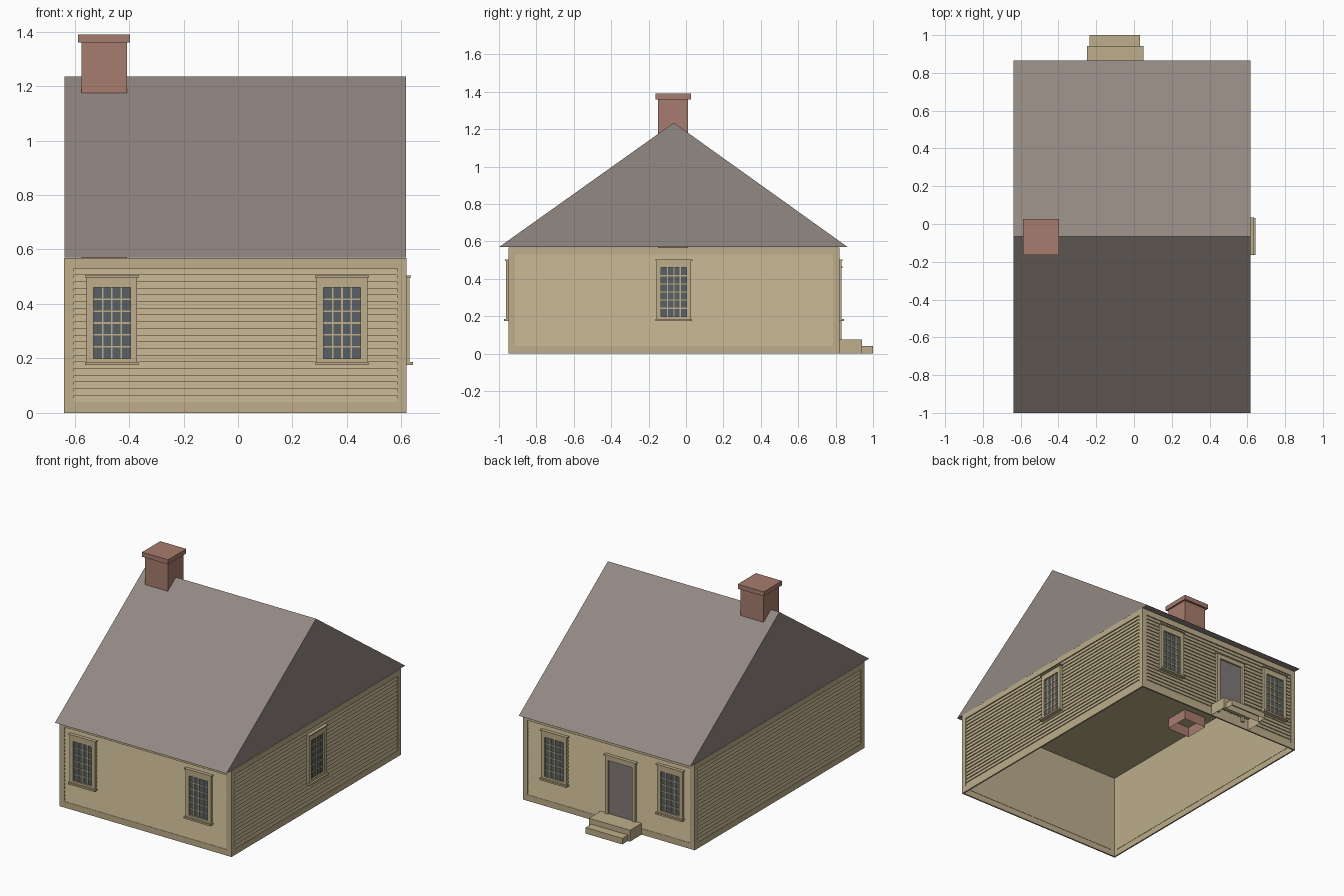
import bpy, bmesh, math
from mathutils import Matrix, Vector

if "Cube" in bpy.data.objects:
    bpy.data.objects.remove(bpy.data.objects["Cube"])


def material(name, rgb):
    # sRGB bytes to linear
    lin = [((c / 255 + 0.055) / 1.055) ** 2.4 for c in rgb] + [1]
    m = bpy.data.materials.new(name)
    m.use_nodes = True
    m.diffuse_color = lin
    m.node_tree.nodes["Principled BSDF"].inputs["Base Color"].default_value = lin
    return m


TAN = material("tan_paint", (189, 174, 139))
ROOF = material("grey_shingle", (146, 136, 130))
BRICK = material("brick", (167, 124, 110))
GLASS = material("window_glass", (88, 96, 100))
DOOR = material("door_grey", (130, 122, 120))


def finish(name, bm, mat, matrix=Matrix()):
    bmesh.ops.recalc_face_normals(bm, faces=bm.faces)
    me = bpy.data.meshes.new(name)
    bm.to_mesh(me)
    bm.free()
    me.materials.append(mat)
    ob = bpy.data.objects.new(name, me)
    ob.matrix_world = matrix
    bpy.context.collection.objects.link(ob)
    return ob


def add_box(bm, lo, hi):
    lo, hi = Vector(lo), Vector(hi)
    m = Matrix.Translation((lo + hi) / 2) @ Matrix.Diagonal((*(hi - lo), 1))
    return bmesh.ops.create_cube(bm, size=1, matrix=m)["verts"]


def boxes(name, spans, mat, matrix=Matrix(), open_bottom=False):
    """One object from several (lo, hi) boxes."""
    bm = bmesh.new()
    for lo, hi in spans:
        add_box(bm, lo, hi)
    if open_bottom:
        low = [f for f in bm.faces if f.normal.z < -0.9]
        bmesh.ops.delete(bm, geom=low, context="FACES")
    return finish(name, bm, mat, matrix)


def extrude_x(name, profile, x0, x1, mat, matrix=Matrix()):
    """Extrude a (y, z) outline along x."""
    bm = bmesh.new()
    face = bm.faces.new([bm.verts.new((x0, y, z)) for y, z in profile])
    moved = bmesh.ops.extrude_face_region(bm, geom=[face])["geom"]
    bmesh.ops.translate(bm, vec=(x1 - x0, 0, 0),
                        verts=[v for v in moved if isinstance(v, bmesh.types.BMVert)])
    return finish(name, bm, mat, matrix)


# House body
X0, X1, Y0, Y1, TOP = -0.638, 0.618, -0.95, 0.82, 0.568
INSET = 0.01
boxes("wall_shell", [((X0 + INSET, Y0 + INSET, 0), (X1 - INSET, Y1 - INSET, TOP))],
      TAN, open_bottom=True)

# Each wall has its own frame: x along the wall, -y outward, z up
def wall_frame(x, y, turn):
    return Matrix.Translation((x, y, 0)) @ Matrix.Rotation(math.radians(turn), 4, "Z")


WALLS = {
    "front": (wall_frame(0, Y0, 0), X0, X1),
    "left": (wall_frame(X1, 0, 90), Y0, Y1),
    "back": (wall_frame(0, Y1, 180), -X1, -X0),
    "right": (wall_frame(X0, 0, -90), -Y1, -Y0),
}
CORNER, BASE, FRIEZE, ROWS = 0.035, 0.04, 0.53, 20


def siding(side):
    """Trim boards around a panel of lapped clapboards."""
    frame, u0, u1 = WALLS[side]
    a, b = u0 + CORNER, u1 - CORNER
    boxes(side + "_trim", [
        ((u0, 0, 0), (a, INSET, TOP)),
        ((b, 0, 0), (u1, INSET, TOP)),
        ((a, 0, 0), (b, INSET, BASE)),
        ((a, 0, FRIEZE), (b, INSET, TOP)),
    ], TAN, frame)
    step = (FRIEZE - BASE) / ROWS
    outline = [(INSET + 0.002, BASE)]
    for i in range(ROWS):
        z = BASE + i * step
        outline += [(0.002, z), (0.008, z + step)]
    outline.append((INSET + 0.002, FRIEZE))
    extrude_x(side + "_clapboards", outline, a, b, TAN, frame)


for side in WALLS:
    siding(side)


def window(name, side, u):
    """Casing, sill, head moulding, glass and a four by six muntin grid."""
    m = WALLS[side][0] @ Matrix.Translation((u, 0, 0))
    g, c, z0, z1, d = 0.068, 0.093, 0.2, 0.46, -0.012
    boxes(name + "_casing", [
        ((-c, d, 0.185), (-g, 0.009, 0.498)),
        ((g, d, 0.185), (c, 0.009, 0.498)),
        ((-g, d, z1), (g, 0.009, 0.498)),
        ((-g, d, 0.185), (g, 0.009, z0)),
        ((-0.099, -0.018, 0.497), (0.099, 0.009, 0.504)),
        ((-0.098, -0.024, 0.175), (0.098, 0.009, 0.186)),
    ], TAN, m)
    boxes(name + "_glass", [((-g, -0.001, z0), (g, 0.008, z1))], GLASS, m)
    w = 0.003
    bars = []
    for i in range(1, 4):
        x = -g + 2 * g * i / 4
        bars.append(((x - w, -0.006, z0), (x + w, 0, z1)))
    for i in range(1, 6):
        z = z0 + (z1 - z0) * i / 6
        bars.append(((-g, -0.005, z - w), (g, 0, z + w)))
    boxes(name + "_muntins", bars, TAN, m)


WIN_A, WIN_B, RIDGE_Y = -0.463, 0.382, -0.065
window("front_right_window", "front", WIN_A)
window("front_left_window", "front", WIN_B)
window("back_right_window", "back", -WIN_A)
window("back_left_window", "back", -WIN_B)
window("side_window", "left", RIDGE_Y)

# Back door with casing
m = WALLS["back"][0] @ Matrix.Translation((0.1, 0, 0))
boxes("door_panel", [((-0.088, -0.001, 0.07), (0.088, 0.008, 0.43))], DOOR, m)
boxes("door_casing", [
    ((-0.11, -0.012, 0.04), (-0.088, 0.009, 0.46)),
    ((0.088, -0.012, 0.04), (0.11, 0.009, 0.46)),
    ((-0.088, -0.012, 0.43), (0.088, 0.009, 0.46)),
    ((-0.117, -0.018, 0.459), (0.117, 0.009, 0.467)),
], TAN, m)

# Back steps, hollow underneath
boxes("upper_step", [((-0.25, Y1, 0), (0.05, 0.942, 0.075))], TAN, open_bottom=True)
boxes("lower_step", [((-0.235, 0.942, 0), (0.033, 1, 0.04))], TAN, open_bottom=True)

# Gable roof
extrude_x("roof", [(-1, 0.57), (0.865, 0.57), (RIDGE_Y, 1.235)], -0.637, 0.616, ROOF)

# Chimney, passing down through the ceiling
boxes("chimney_stack", [((-0.575, -0.15, 0.5), (-0.408, 0.012, 1.362))], BRICK,
      open_bottom=True)
boxes("chimney_cap", [((-0.587, -0.163, 1.36), (-0.397, 0.027, 1.39))], BRICK)
